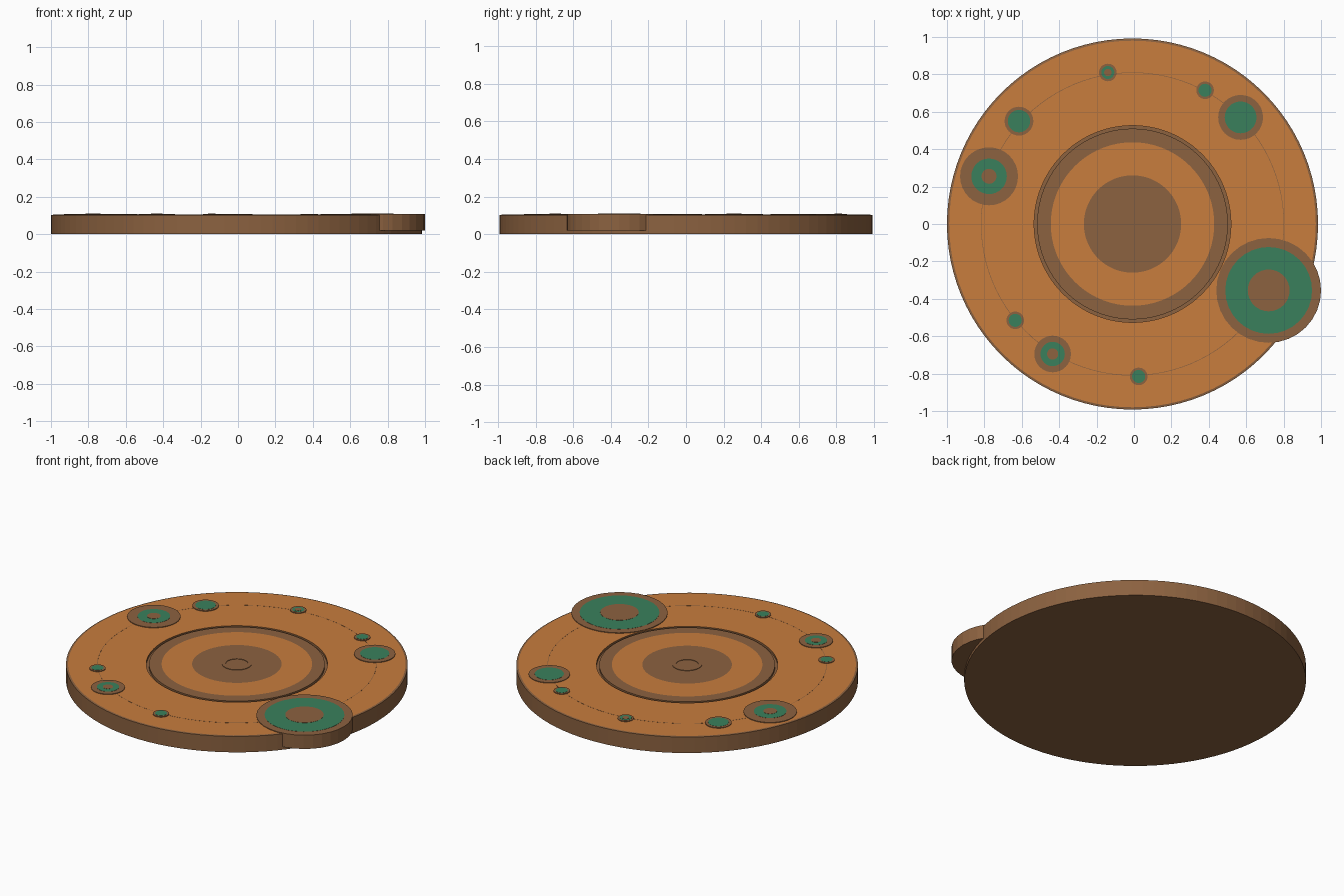
import bpy, bmesh, math

if "Cube" in bpy.data.objects:
    bpy.data.objects.remove(bpy.data.objects["Cube"])


def material(name, rgb):
    m = bpy.data.materials.new(name)
    m.diffuse_color = (*rgb, 1)
    m.use_nodes = True
    m.node_tree.nodes["Principled BSDF"].inputs["Base Color"].default_value = m.diffuse_color
    return m


BROWN = material("brown", (0.262, 0.122, 0.051))
ORANGE = material("orange", (0.578, 0.205, 0.048))
GREEN = material("green", (0.042, 0.216, 0.107))
MATS = [BROWN, ORANGE, GREEN]


def lathe(name, centre, profile, segs):
    """Revolve (radius, z, material of the band that follows) points about z."""
    bm = bmesh.new()
    rings = []
    for r, z, _ in profile:
        if r == 0:
            rings.append([bm.verts.new((0, 0, z))])
        else:
            rings.append([bm.verts.new((r * math.cos(2 * math.pi * i / segs),
                                        r * math.sin(2 * math.pi * i / segs), z))
                          for i in range(segs)])
    for k in range(len(rings) - 1):
        a, b = rings[k], rings[k + 1]
        for i in range(segs):
            j = (i + 1) % segs
            corners = [a[i % len(a)], a[j % len(a)], b[j % len(b)], b[i % len(b)]]
            f = bm.faces.new(list(dict.fromkeys(corners)))
            f.material_index = MATS.index(profile[k][2])
    bmesh.ops.recalc_face_normals(bm, faces=bm.faces)
    me = bpy.data.meshes.new(name)
    bm.to_mesh(me)
    bm.free()
    for m in MATS:
        me.materials.append(m)
    ob = bpy.data.objects.new(name, me)
    ob.location = (*centre, 0)
    bpy.context.collection.objects.link(ob)
    return ob


CX, TOP = -0.008, 0.104

# Main disc: brown edge, orange face, narrow groove, coloured rings, small hub
lathe("base_disc", (CX, 0), [
    (0, 0, BROWN), (0.992, 0, BROWN), (0.992, TOP - 0.002, BROWN),
    (0.98, TOP, ORANGE), (0.526, TOP, BROWN),
    (0.526, TOP - 0.015, BROWN), (0.51, TOP - 0.015, BROWN),
    (0.51, TOP, BROWN), (0.437, TOP, ORANGE),
    (0.26, TOP, BROWN), (0.086, TOP, BROWN),
    (0.086, TOP + 0.003, BROWN), (0.065, TOP + 0.003, BROWN),
    (0.065, TOP, BROWN), (0, TOP, BROWN)], 96)

# Hairline orbit circle joining the small discs
lathe("orbit_line", (CX, 0), [
    (0.808, TOP - 0.002, BROWN), (0.808, TOP + 0.0005, BROWN),
    (0.811, TOP + 0.0005, BROWN), (0.811, TOP - 0.002, BROWN),
    (0.808, TOP - 0.002, BROWN)], 96)

# Small discs: x, y, outer radius, green radius, brown centre radius
DISCS = [
    (0.72, -0.355, 0.28, 0.232, 0.112),
    (0.57, 0.57, 0.12, 0.085, 0),
    (0.38, 0.715, 0.047, 0.035, 0),
    (-0.14, 0.81, 0.047, 0.035, 0.02),
    (-0.615, 0.55, 0.077, 0.06, 0),
    (-0.775, 0.255, 0.155, 0.095, 0.04),
    (-0.635, -0.515, 0.047, 0.035, 0),
    (-0.435, -0.695, 0.098, 0.065, 0.03),
    (0.025, -0.815, 0.047, 0.035, 0),
]
for n, (x, y, r, g, c) in enumerate(DISCS, 1):
    z = TOP + 0.004
    profile = [(0, 0.02, BROWN), (r, 0.02, BROWN), (r, z, BROWN),
               (g, z, BROWN), (g, z + 0.001, GREEN)]
    if c:
        profile += [(c, z + 0.001, BROWN), (c, z + 0.002, BROWN), (0, z + 0.002, BROWN)]
    else:
        profile += [(0, z + 0.001, GREEN)]
    lathe(f"small_disc_{n}", (x, y), profile, 32)
